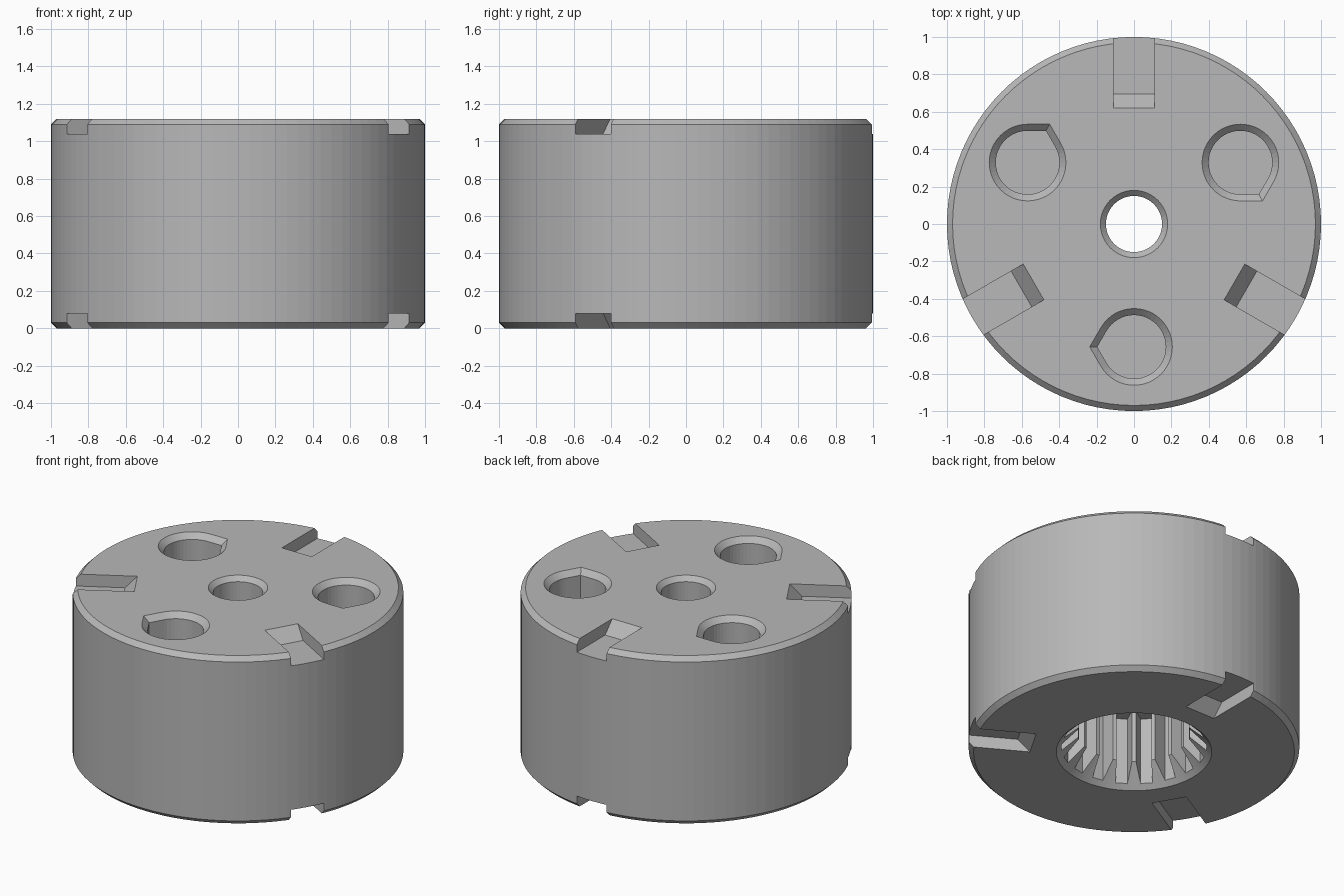
import bpy, bmesh
from math import sin, cos, pi, radians
from mathutils import Matrix, Vector

old = bpy.data.objects.get("Cube")
if old:
    bpy.data.objects.remove(old, do_unlink=True)

HEIGHT = 1.12
SEGMENTS = 96
TEETH = 18

grey = bpy.data.materials.new("plain grey")
grey.use_nodes = True
colour = (0.48, 0.48, 0.48, 1)
grey.diffuse_color = colour
grey.node_tree.nodes["Principled BSDF"].inputs["Base Color"].default_value = colour


def loft(name, rings, matrix=Matrix()):
    """Closed solid through rings with equal point counts."""
    bm = bmesh.new()
    loops = [[bm.verts.new(p) for p in ring] for ring in rings]
    for a, b in zip(loops, loops[1:]):
        for i in range(len(a)):
            j = (i + 1) % len(a)
            bm.faces.new((a[i], a[j], b[j], b[i]))
    bm.faces.new(loops[0])
    bm.faces.new(loops[-1])
    bm.transform(matrix)
    bmesh.ops.recalc_face_normals(bm, faces=bm.faces)
    mesh = bpy.data.meshes.new(name)
    bm.to_mesh(mesh)
    bm.free()
    mesh.materials.append(grey)
    obj = bpy.data.objects.new(name, mesh)
    bpy.context.collection.objects.link(obj)
    return obj


def circle(r, z, n=SEGMENTS):
    return [Vector((r * cos(2 * pi * i / n), r * sin(2 * pi * i / n), z)) for i in range(n)]


def teardrop(r, z, n=40):
    """Circle with a 120 degree point towards local -y."""
    pts = [Vector((0, -r / cos(radians(30)), z))]
    for i in range(n + 1):
        a = radians(-60 + 300 * i / n)
        pts.append(Vector((r * cos(a), r * sin(a), z)))
    return pts


def spline(z, outer=0.44, inner=0.34):
    """Tapered grooves around the bore."""
    pts = []
    for k in range(TEETH):
        for offset, r in ((-8, inner), (-4.7, outer), (4.7, outer), (8, inner)):
            a = 2 * pi * k / TEETH + radians(offset)
            pts.append(Vector((r * cos(a), r * sin(a), z)))
    return pts


def turn(degrees):
    return Matrix.Rotation(radians(degrees), 4, 'Z')


# Chamfered drum
body = loft("drum_body", [circle(0.97, 0), circle(1, 0.03),
                          circle(1, HEIGHT - 0.03), circle(0.97, HEIGHT)])

# Centre hole with a countersunk mouth
cutters = [loft("centre_hole_cutter", [circle(0.15, 0.3, 48), circle(0.15, HEIGHT - 0.03, 48),
                                       circle(0.22, HEIGHT + 0.04, 48)])]

# Splined bore from below and its countersink
cutters.append(loft("spline_cutter", [spline(-0.1), spline(0.48)]))
cutters.append(loft("countersink_cutter", [circle(0.52, -0.05), circle(0.3, 0.17)]))

# Three pointed blind holes in the top
for angle in (30, 150, 270):
    place = turn(angle) @ Matrix.Translation((0.657, 0, 0))
    cutters.append(loft("pin_hole_cutter", [teardrop(0.17, 0.45), teardrop(0.17, HEIGHT - 0.035),
                                            teardrop(0.245, HEIGHT + 0.04)], place))

# Edge notches with sloped inner ends, on both faces
notch = [(0.545, 1.2), (0.695, 1.04), (1.2, 1.04), (1.2, 1.2)]
for angle in (90, 210, 330):
    for top in (True, False):
        rings = [[Vector((r, y, z if top else HEIGHT - z)) for r, z in notch]
                 for y in (-0.11, 0.11)]
        cutters.append(loft("notch_cutter", rings, turn(angle)))

# Cut everything and bake the result
for cutter in cutters:
    mod = body.modifiers.new(cutter.name, 'BOOLEAN')
    mod.operation = 'DIFFERENCE'
    mod.solver = 'EXACT'
    mod.object = cutter
bpy.context.view_layer.update()
evaluated = body.evaluated_get(bpy.context.evaluated_depsgraph_get())
baked = bpy.data.meshes.new_from_object(evaluated)
body.modifiers.clear()
body.data = baked
for cutter in cutters:
    bpy.data.objects.remove(cutter, do_unlink=True)
